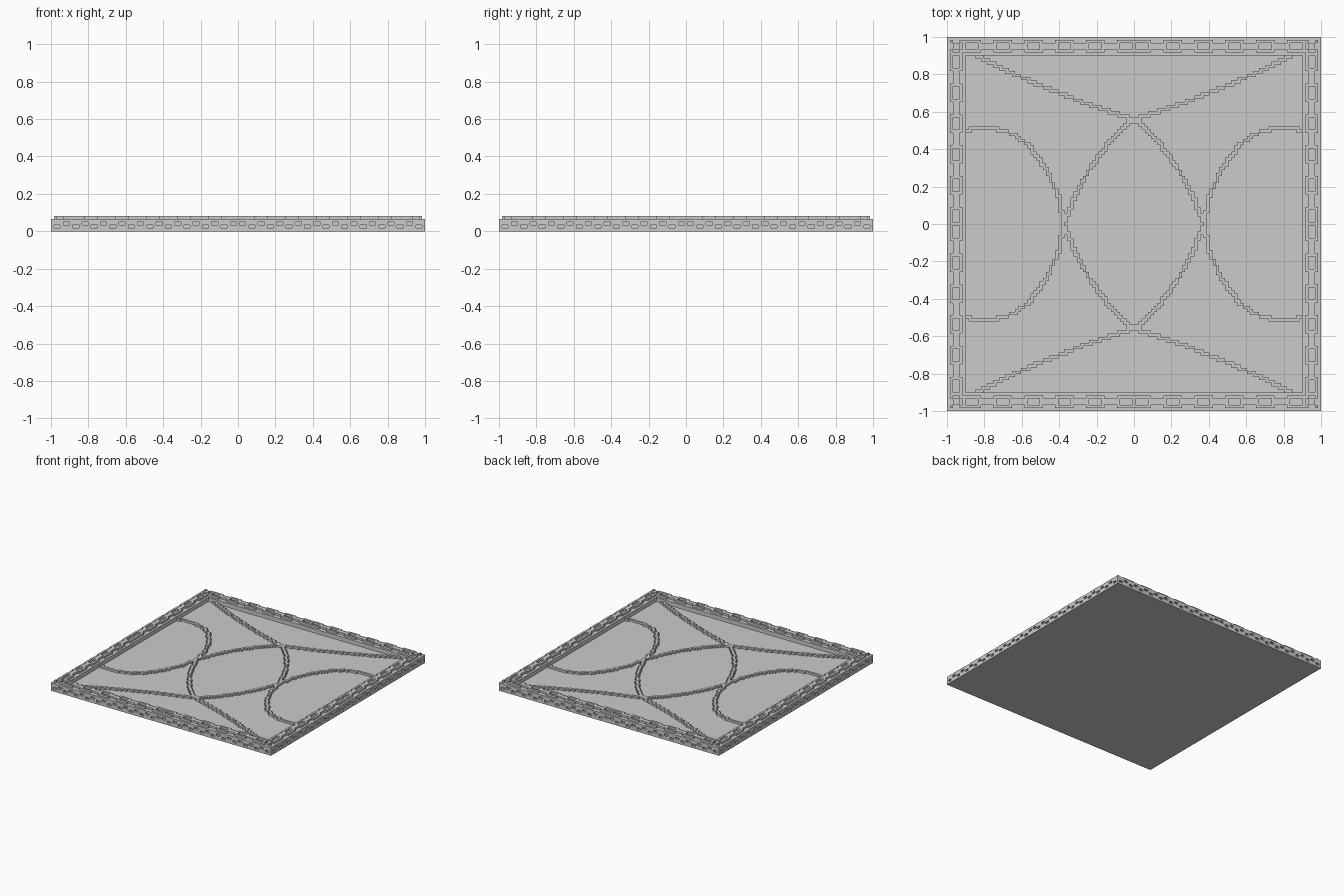
import bpy
import bmesh
from mathutils import Vector

cube = bpy.data.objects.get("Cube")
if cube:
    bpy.data.objects.remove(cube, do_unlink=True)

N = 121            # cells along one side
V = 2 / N          # cell size
EDGE = N // 2      # index of the outermost cell

stone = bpy.data.materials.new("grey stone")
stone.use_nodes = True
stone.diffuse_color = (0.6, 0.6, 0.6, 1)
stone.node_tree.nodes["Principled BSDF"].inputs["Base Color"].default_value = (0.6, 0.6, 0.6, 1)


def finish(name, bm):
    """Turn a bmesh into a flat-shaded object."""
    bmesh.ops.remove_doubles(bm, verts=bm.verts, dist=V / 100)
    mesh = bpy.data.meshes.new(name)
    bm.to_mesh(mesh)
    bm.free()
    mesh.materials.append(stone)
    bpy.context.collection.objects.link(bpy.data.objects.new(name, mesh))


def carve(name, cells):
    """Build the outer faces of a set of unit cells (x, y, layer)."""
    bm = bmesh.new()
    for cell in cells:
        mid = Vector(cell) + Vector((0, 0, 0.5))
        for axis in range(3):
            for sign in (-1, 1):
                step = [0, 0, 0]
                step[axis] = sign
                if tuple(c + s for c, s in zip(cell, step)) in cells:
                    continue
                n = Vector(step) / 2
                u = Vector([float(k == (axis + 1) % 3) for k in range(3)]) / 2
                w = n.cross(u) * 2
                corners = [mid + n + a * u + b * w
                           for a, b in ((-1, -1), (1, -1), (1, 1), (-1, 1))]
                bm.faces.new([bm.verts.new(p * V) for p in corners])
    finish(name, bm)


def four_sides(cells):
    """Repeat cells around the four sides of the square."""
    result = set()
    for x, y, z in cells:
        for _ in range(4):
            x, y = -y, x
            result.add((x, y, z))
    return result


# Tray: a stepped rim profile (cells inward, layer) swept round a square
profile = [(0, 0), (0, 1), (1, 1), (1, 3), (0, 3), (0, 4), (6, 4), (6, 2)]
bm = bmesh.new()
rings = []
for inset, layer in profile:
    r = 1 - inset * V
    rings.append([bm.verts.new((sx * r, sy * r, layer * V))
                  for sx, sy in ((-1, -1), (1, -1), (1, 1), (-1, 1))])
for low, high in zip(rings, rings[1:]):
    for k in range(4):
        j = (k + 1) % 4
        bm.faces.new((low[k], low[j], high[j], high[k]))
bm.faces.new(rings[0][::-1])
bm.faces.new(rings[-1])
finish("tray", bm)

# Chain on the rim: two stepped strands that spread and close, corner crosses
chain = set()
for i in range(-EDGE + 5, EDGE - 4):
    phase = abs(i) % 10
    rows = [1, 4] if phase < 5 else [2, 3]
    if phase in (0, 5):
        rows = [1, 2, 3, 4]
    chain |= {(i, row - EDGE, 4) for row in rows}
for r in range(1, 5):
    chain |= {(r - EDGE, r - EDGE, 4), (r - EDGE, 5 - r - EDGE, 4)}
carve("rim_chain", four_sides(chain))

# Zigzag strand set in the side groove
zigzag = set()
for i in range(-EDGE, EDGE + 1):
    phase = abs(i) % 6
    layers = (1, 2) if phase in (0, 3) else ((1,) if phase < 3 else (2,))
    zigzag |= {(i, -EDGE, layer) for layer in layers}
carve("side_zigzag", four_sides(zigzag))

# Floor cords: one winding path, mirrored both ways
path = [(-.91, .5), (-.77, .515), (-.64, .48), (-.56, .417), (-.477, .305),
        (-.407, .16), (-.375, 0), (-.316, -.145), (-.236, -.295), (-.12, -.455),
        (0, -.56), (.12, -.6), (.26, -.645), (.45, -.72), (.66, -.81), (.84, -.9)]
cords = set()
for a, b in zip(path, path[1:]):
    for k in range(60):
        p = Vector(a).lerp(Vector(b), k / 60) / V
        x, y = round(p.x), round(p.y)
        if max(abs(x), abs(y)) <= EDGE - 6:
            cords |= {(sx * x, sy * y, 2) for sx in (-1, 1) for sy in (-1, 1)}
carve("floor_cords", cords)
